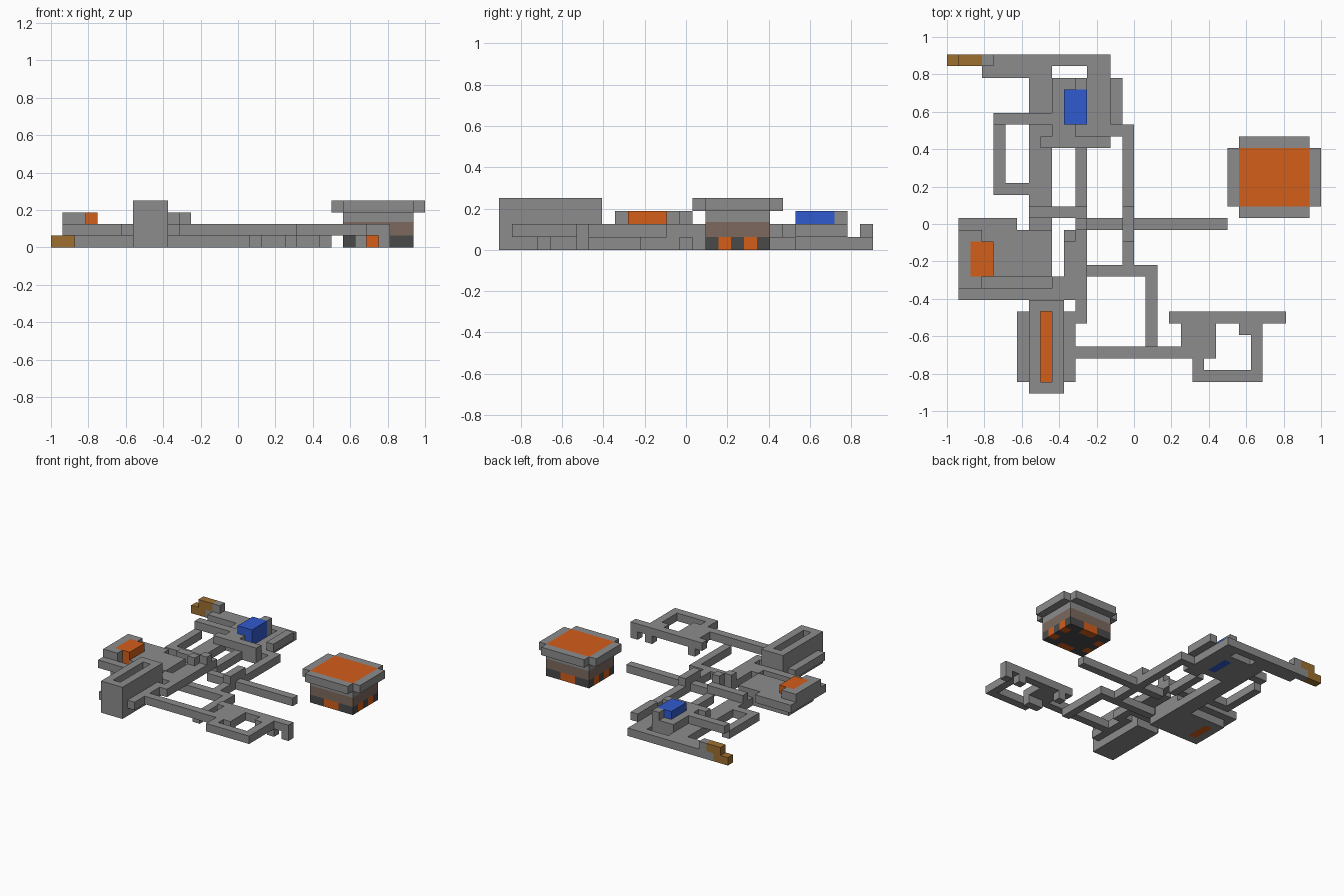
import bpy, bmesh
from mathutils import Vector

cube = bpy.data.objects.get("Cube")
if cube:
    bpy.data.objects.remove(cube, do_unlink=True)

CELL = 2 / 32
ORIGIN = Vector((-1, -29 * CELL / 2, 0))


def material(name, rgb):
    lin = [((c / 255 + 0.055) / 1.055) ** 2.4 for c in rgb] + [1]
    mat = bpy.data.materials.new(name)
    mat.use_nodes = True
    mat.diffuse_color = lin
    mat.node_tree.nodes["Principled BSDF"].inputs["Base Color"].default_value = lin
    return mat


grey = material("stone grey", (140, 140, 140))
orange = material("burnt orange", (211, 94, 26))
blue = material("deep blue", (48, 90, 206))
gold = material("golden brown", (158, 112, 48))
taupe = material("taupe", (124, 105, 94))
dark = material("charcoal", (74, 74, 74))


def part(name, mat, *boxes):
    """One object made of boxes, each given as x, y and z ranges in grid cells."""
    bm = bmesh.new()
    for xs, ys, zs in boxes:
        low = ORIGIN + Vector((xs[0], ys[0], zs[0])) * CELL
        high = ORIGIN + Vector((xs[1], ys[1], zs[1])) * CELL
        size = high - low
        new = bmesh.ops.create_cube(bm, size=1)["verts"]
        for v in new:
            v.co = (low + high) / 2 + Vector(a * b for a, b in zip(v.co, size))
    mesh = bpy.data.meshes.new(name)
    bm.to_mesh(mesh)
    bm.free()
    mesh.materials.append(mat)
    obj = bpy.data.objects.new(name, mesh)
    bpy.context.collection.objects.link(obj)
    return obj


FLOOR, UPPER, TOP = (0, 1), (1, 2), (2, 3)   # storeys
BOTH = (0, 2)

# North-west passage with its stepped end
part("passage_end", gold, ((0, 2), (28, 29), FLOOR), ((1, 3), (28, 29), UPPER))
part("north_passage", grey,
     ((2, 14), (28, 29), FLOOR),
     ((3, 9), (27, 28), FLOOR),
     ((12, 14), (21, 28), FLOOR),
     ((3, 4), (28, 29), UPPER))
part("west_passage", grey,
     ((7, 9), (14, 27), FLOOR),
     ((4, 5), (17, 23), FLOOR),
     ((5, 7), (17, 18), FLOOR),
     ((4, 9), (23, 24), UPPER))

# Blue room
part("blue_core", blue,
     ((11, 12), (23, 26), (0, 3)),
     ((10, 11), (23, 26), (1, 3)))
part("blue_room_walls", grey,
     ((9, 10), (22, 27), BOTH),
     ((10, 11), (23, 26), FLOOR),
     ((10, 11), (22, 23), BOTH),
     ((11, 12), (22, 23), FLOOR),
     ((10, 12), (26, 27), BOTH),
     ((11, 12), (26, 27), TOP))

# Passages through the middle, with a bridge over the east passage
part("middle_passage", grey,
     ((8, 14), (21, 22), UPPER),
     ((14, 15), (23, 27), UPPER),
     ((14, 16), (22, 23), FLOOR),
     ((15, 16), (11, 22), FLOOR),
     ((11, 12), (16, 21), FLOOR),
     ((11, 12), (6, 15), UPPER),
     ((7, 12), (15, 16), UPPER),
     ((10, 11), (10, 14), UPPER),
     ((9, 11), (9, 10), UPPER))
part("bridge", grey, ((15, 16), (13, 16), UPPER))
part("middle_stairs", grey,
     ((10, 11), (13, 14), TOP),
     ((11, 12), (14, 15), TOP))
part("east_passage", grey, ((12, 24), (14, 15), FLOOR))
part("low_passage", grey,
     ((10, 18), (10, 11), FLOOR),
     ((17, 18), (4, 10), FLOOR))

# Western room with an orange core
part("orange_core", orange,
     ((3, 4), (10, 13), (0, 3)),
     ((2, 3), (10, 13), (1, 3)))
part("west_room", grey,
     ((2, 9), (9, 10), FLOOR),
     ((2, 9), (13, 14), FLOOR),
     ((2, 3), (10, 13), FLOOR),
     ((4, 9), (10, 13), BOTH),
     ((1, 2), (9, 14), (1, 3)),
     ((2, 3), (9, 10), (1, 3)),
     ((2, 3), (13, 14), (1, 3)),
     ((3, 9), (13, 14), UPPER),
     ((1, 6), (14, 15), UPPER),
     ((1, 11), (8, 9), UPPER))

# Tall hall with a deep slot
part("tall_hall", grey,
     ((7, 8), (0, 8), (0, 4)),
     ((9, 10), (0, 8), (0, 4)),
     ((8, 9), (0, 1), (0, 4)),
     ((8, 9), (7, 8), (0, 4)),
     ((8, 9), (1, 7), FLOOR))
part("slot_floor", orange, ((8, 9), (1, 7), UPPER))
part("hall_ledges", grey, *[((x, x + 1), (1, 7), UPPER) for x in (6, 10)])

# South-east loop on legs
part("south_loop", grey,
     ((11, 23), (3, 4), UPPER),
     ((20, 23), (4, 6), UPPER),
     ((19, 29), (6, 7), UPPER),
     ((21, 22), (1, 3), UPPER),
     ((22, 27), (1, 2), UPPER),
     ((26, 27), (2, 6), UPPER),
     ((25, 26), (5, 6), UPPER))
part("loop_legs", grey,
     ((21, 23), (3, 4), FLOOR),
     *[((x, x + 1), (6, 7), FLOOR) for x in (20, 26, 28)])

# Separate square building: charcoal base with orange doors
doors, base = [], []
for i in range(25, 31):
    for j in range(16, 21):
        end_door = j in (16, 20) and i in (27, 28)
        side_door = i in (25, 30) and j in (17, 19)
        cell = ((i, i + 1), (j, j + 1), FLOOR)
        (doors if end_door or side_door else base).append(cell)
part("building_base", dark, *base)
part("building_doors", orange, *doors)
part("building_wall", taupe, ((25, 31), (16, 21), (1, 2.17)))
part("building_cornice", grey, ((25, 31), (16, 21), (2.17, 3)))
part("roof_rim", grey,
     *[((25, 31), (y, y + 1), (3, 4)) for y in (15, 21)],
     *[((x, x + 1), (16, 21), (3, 4)) for x in (24, 31)])
part("roof_panel", orange, ((25, 31), (16, 21), (3, 4)))
